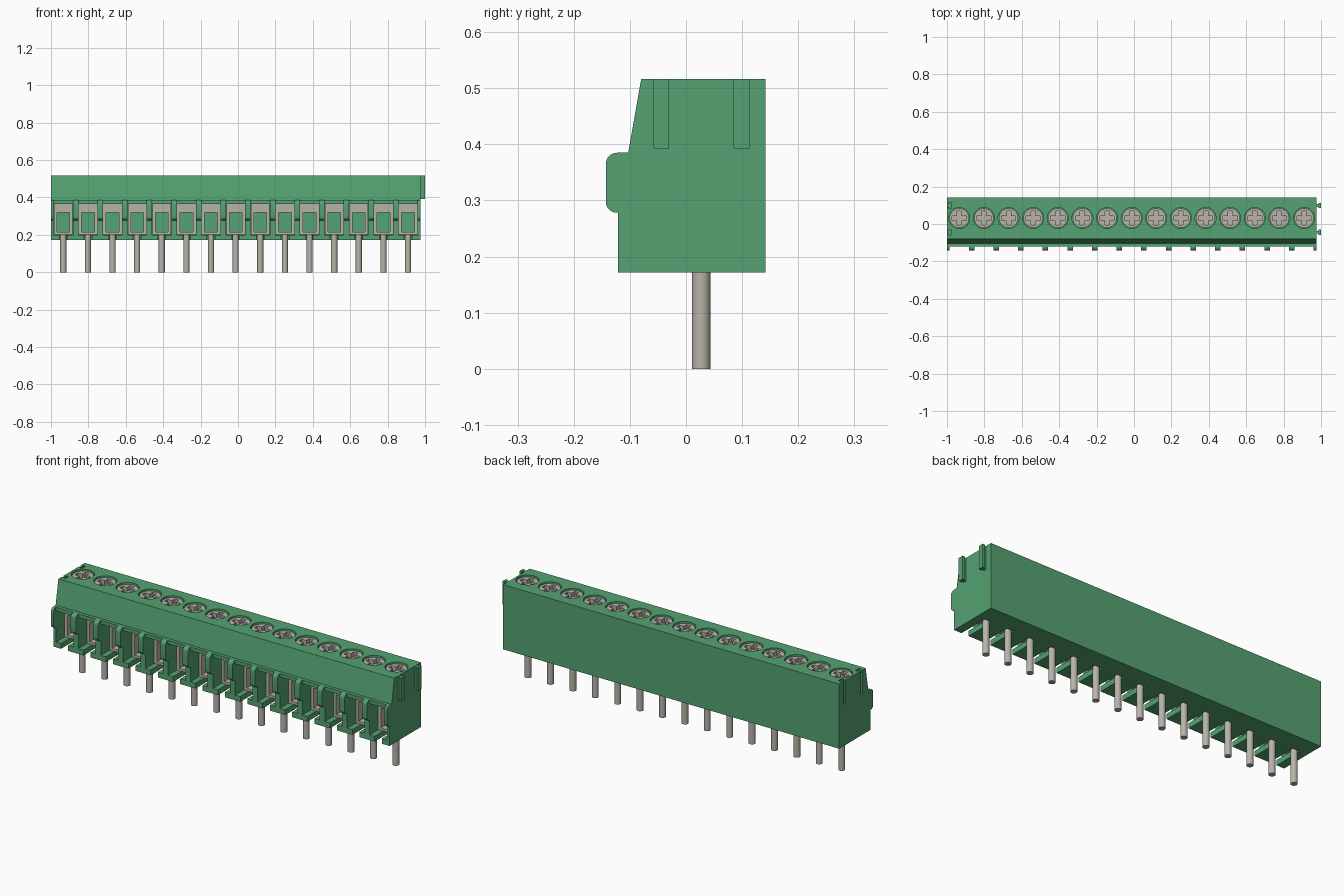
import bpy, bmesh, math
from mathutils import Matrix, Vector

cube = bpy.data.objects.get("Cube")
if cube:
    bpy.data.objects.remove(cube, do_unlink=True)

WAYS = 15
LEFT, RIGHT = -1.0, 0.975
PITCH = (RIGHT - LEFT) / WAYS
BOTTOM, TOP = 0.172, 0.516
CENTRES = [LEFT + PITCH * (i + 0.5) for i in range(WAYS)]
PIN_Y = 0.027
SCREW_Y = 0.032


def material(name, color):
    mat = bpy.data.materials.new(name)
    mat.use_nodes = True
    mat.diffuse_color = color
    mat.node_tree.nodes["Principled BSDF"].inputs["Base Color"].default_value = color
    return mat


GREEN = material("green plastic", (0.09, 0.36, 0.165, 1))
METAL = material("dull metal", (0.48, 0.455, 0.40, 1))


def add_box(bm, x, y, z):
    size = [b - a for a, b in (x, y, z)]
    mid = [(a + b) / 2 for a, b in (x, y, z)]
    bmesh.ops.create_cube(bm, size=1, matrix=Matrix.Translation(mid) @ Matrix.Diagonal((*size, 1)))


def add_cylinder(bm, x, y, z, radius, segments=32):
    bmesh.ops.create_cone(bm, cap_ends=True, segments=segments, radius1=radius, radius2=radius,
                          depth=z[1] - z[0], matrix=Matrix.Translation((x, y, sum(z) / 2)))


def add_prism(bm, points, offset):
    """Extrude a closed outline of 3D points by an offset."""
    face = bm.faces.new([bm.verts.new(p) for p in points])
    ext = bmesh.ops.extrude_face_region(bm, geom=[face], use_keep_orig=True)
    moved = [v for v in ext["geom"] if isinstance(v, bmesh.types.BMVert)]
    bmesh.ops.translate(bm, verts=moved, vec=Vector(offset))


def finish(name, bm, mat):
    bmesh.ops.recalc_face_normals(bm, faces=bm.faces)
    mesh = bpy.data.meshes.new(name)
    bm.to_mesh(mesh)
    bm.free()
    mesh.materials.append(mat)
    obj = bpy.data.objects.new(name, mesh)
    bpy.context.collection.objects.link(obj)
    return obj


def carve(obj, cutters):
    """Subtract each cutter, keep the result and drop the cutters."""
    for cutter in cutters:
        cutter.hide_render = True
        mod = obj.modifiers.new("cut", 'BOOLEAN')
        mod.operation = 'DIFFERENCE'
        mod.solver = 'EXACT'
        mod.object = cutter
    deps = bpy.context.evaluated_depsgraph_get()
    mesh = bpy.data.meshes.new_from_object(obj.evaluated_get(deps))
    obj.modifiers.clear()
    obj.data = mesh
    for cutter in cutters:
        bpy.data.objects.remove(cutter, do_unlink=True)


def smooth(obj):
    bpy.ops.object.select_all(action='DESELECT')
    obj.select_set(True)
    bpy.context.view_layer.objects.active = obj
    bpy.ops.object.shade_smooth_by_angle(angle=math.radians(35))


def repeat(obj):
    """Place linked copies in every way, the first being at x = 0."""
    for i, x in enumerate(CENTRES):
        copy = obj if i == 0 else obj.copy()
        copy.location.x = x
        if i:
            copy.name = f"{obj.name}_{i + 1}"
            bpy.context.collection.objects.link(copy)


# Housing: side profile with a sloped upper front
bm = bmesh.new()
profile = [(-0.121, BOTTOM), (0.142, BOTTOM), (0.142, TOP), (-0.08, TOP), (-0.103, 0.385), (-0.121, 0.385)]
add_prism(bm, [(LEFT, y, z) for y, z in profile], (RIGHT - LEFT, 0, 0))
housing = finish("housing", bm, GREEN)

# Wire pockets, floor notches and screw wells
pockets, notches, wells = bmesh.new(), bmesh.new(), bmesh.new()
for x in CENTRES:
    add_box(pockets, (x - 0.051, x + 0.051), (-0.2, 0.06), (0.2, 0.366))
    add_box(notches, (x - 0.021, x + 0.021), (-0.2, 0.046), (0.1, 0.21))
    add_cylinder(wells, x, SCREW_Y, (0.46, 0.6), 0.056)

# Interlocking rails on one end, matching grooves on the other
rails, grooves = bmesh.new(), bmesh.new()
RAIL = [(-0.01, 0.007), (0.012, 0.007), (0.012, 0.014), (0.025, 0.014)]
for yc in (-0.044, 0.099):
    outline = [(x, w) for x, w in RAIL] + [(x, -w) for x, w in reversed(RAIL)]
    add_prism(rails, [(RIGHT + x, yc + w, 0.393) for x, w in outline], (0, 0, TOP - 0.393))
    add_prism(grooves, [(LEFT + x, yc + w * 1.08, 0.393) for x, w in outline], (0, 0, 0.2))
finish("end_rails", rails, GREEN)
carve(housing, [finish("pocket_cutter", pockets, GREEN), finish("notch_cutter", notches, GREEN),
                finish("well_cutter", wells, GREEN), finish("groove_cutter", grooves, GREEN)])
smooth(housing)

# Rounded ribs between the wire pockets
bm = bmesh.new()
R = 0.02
nose = [(-0.11, 0.278)]
for zc, start in ((0.278 + R, 270), (0.385 - R, 180)):
    for k in range(7):
        a = math.radians(start - 15 * k)
        nose.append((-0.143 + R + R * math.cos(a), zc + R * math.sin(a)))
nose.append((-0.11, 0.385))
for i in range(WAYS + 1):
    x = LEFT + PITCH * i
    lo, hi = max(LEFT, x - 0.0148), min(RIGHT, x + 0.0148)
    add_prism(bm, [(lo, y, z) for y, z in nose], (hi - lo, 0, 0))
smooth(finish("front_ribs", bm, GREEN))

# Wire clamps: square metal cages with a wire opening
bm = bmesh.new()
add_box(bm, (-0.05, 0.05), (-0.05, 0.059), (0.201, 0.365))
clamp = finish("wire_clamp", bm, METAL)
bm = bmesh.new()
add_box(bm, (-0.034, 0.034), (-0.1, 0.1), (0.214, 0.32))
carve(clamp, [finish("opening_cutter", bm, METAL)])
repeat(clamp)

# Solder pins
bm = bmesh.new()
add_cylinder(bm, 0, PIN_Y, (0, 0.205), 0.0165, 24)
pin = finish("solder_pin", bm, METAL)
smooth(pin)
repeat(pin)

# Clamping screws with a cross recess
bm = bmesh.new()
add_cylinder(bm, 0, SCREW_Y, (0.45, 0.508), 0.052)
screw = finish("clamp_screw", bm, METAL)
cross = []
for w, d in ((0.038, 0.012), (0.012, 0.038)):
    bm = bmesh.new()
    add_box(bm, (-w, w), (SCREW_Y - d, SCREW_Y + d), (0.485, 0.6))
    cross.append(finish("cross_cutter", bm, METAL))
carve(screw, cross)
smooth(screw)
repeat(screw)
